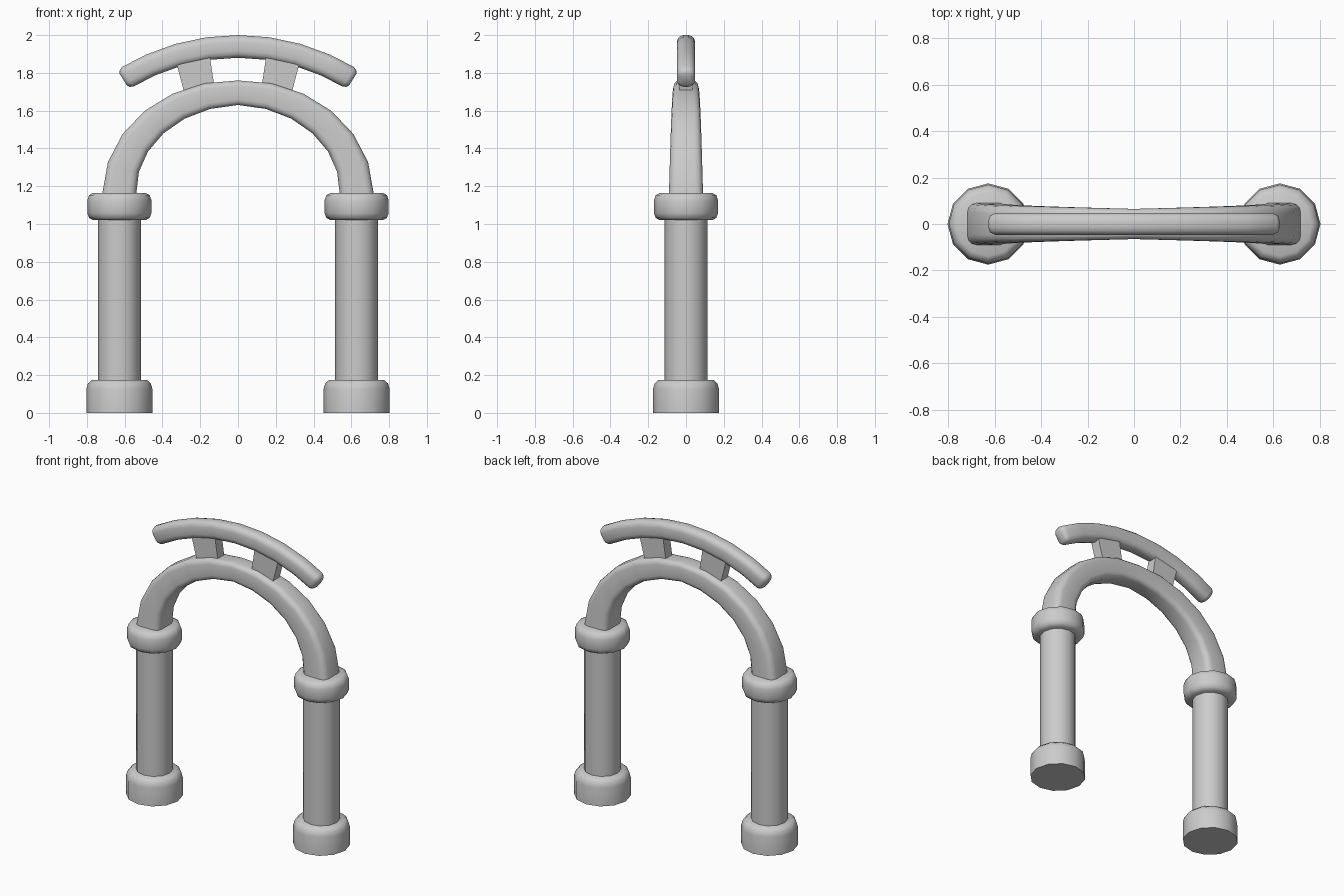
import bpy
import bmesh
from math import sin, cos, pi, radians
from mathutils import Vector

cube = bpy.data.objects.get("Cube")
if cube:
    bpy.data.objects.remove(cube, do_unlink=True)

GREY = (0.6, 0.6, 0.6, 1)
stone = bpy.data.materials.new("plain grey")
stone.use_nodes = True
stone.diffuse_color = GREY
stone.node_tree.nodes["Principled BSDF"].inputs["Base Color"].default_value = GREY


def finish(name, bm, smooth=True):
    bmesh.ops.recalc_face_normals(bm, faces=bm.faces)
    mesh = bpy.data.meshes.new(name)
    bm.to_mesh(mesh)
    bm.free()
    mesh.materials.append(stone)
    obj = bpy.data.objects.new(name, mesh)
    bpy.context.collection.objects.link(obj)
    if smooth:
        bpy.ops.object.select_all(action="DESELECT")
        obj.select_set(True)
        bpy.context.view_layer.objects.active = obj
        bpy.ops.object.shade_smooth_by_angle(angle=radians(45))
    return obj


def loft(bm, rings):
    """Skin a list of point rings and cap both ends."""
    loops = [[bm.verts.new(p) for p in ring] for ring in rings]
    for a, b in zip(loops, loops[1:]):
        for i in range(len(a)):
            j = (i + 1) % len(a)
            bm.faces.new((a[i], a[j], b[j], b[i]))
    bm.faces.new(loops[0])
    bm.faces.new(loops[-1])


def turned(name, x, profile, sides=12):
    """Turned part from (radius, height) pairs."""
    bm = bmesh.new()
    loft(bm, [[(x + r * cos(2 * pi * i / sides), r * sin(2 * pi * i / sides), z)
               for i in range(sides)] for r, z in profile])
    finish(name, bm)


def section(centre, normal, half_n, half_y, radius, steps=3):
    """Rounded rectangle spanned by the path normal and the y axis."""
    points = []
    for k, (sn, sy) in enumerate(((1, 1), (-1, 1), (-1, -1), (1, -1))):
        for s in range(steps + 1):
            a = pi / 2 * (k + s / steps)
            n = sn * (half_n - radius) + radius * cos(a)
            y = sy * (half_y - radius) + radius * sin(a)
            points.append(centre + normal * n + Vector((0, y, 0)))
    return points


# Columns with bases and collars
BASE = [(0.175, 0), (0.175, 0.125), (0.167, 0.155), (0.145, 0.175)]
SHAFT = [(0.114, 0.16), (0.114, 1.04)]
COLLAR = [(0.138, 1.02), (0.16, 1.032), (0.17, 1.058),
          (0.17, 1.125), (0.16, 1.153), (0.138, 1.165)]
for side, x in (("left", 0.628), ("right", -0.628)):
    turned(side + "_base", x, BASE)
    turned(side + "_column", x, SHAFT)
    turned(side + "_collar", x, COLLAR)

# Tapering arch between the collars
bm = bmesh.new()
rings = []
WIDE, HIGH, SPRING = 0.628, 0.53, 1.165
for k in range(-6, 7):
    t = radians(15 * k)
    centre = Vector((WIDE * sin(t), 0, SPRING + HIGH * cos(t)))
    normal = Vector((sin(t) * HIGH, 0, cos(t) * WIDE)).normalized()
    half = 0.065 + 0.025 * abs(k) / 6
    rings.append(section(centre, normal, half, half, half * 0.45))
loft(bm, rings)
finish("arch", bm)

# Curved top rail with rounded ends
bm = bmesh.new()
rings = []
RADIUS, END = 1.14, 32.2
stations = [(-END, 0.6), (-END + 0.45, 0.85), (-END + 1.4, 1)]
stations += [(a, 1) for a in (-24, -16, -8, 0)]
stations += [(-a, s) for a, s in reversed(stations[:-1])]
for angle, scale in stations:
    t = radians(angle)
    normal = Vector((sin(t), 0, cos(t)))
    centre = normal * RADIUS + Vector((0, 0, 1.94 - RADIUS))
    rings.append(section(centre, normal, 0.06 * scale, 0.048 * scale, 0.036 * scale))
loft(bm, rings)
finish("top_rail", bm)

# Slanted struts between arch and rail
OUTLINE = [(0.121, 1.70), (0.283, 1.69), (0.336, 1.89), (0.154, 1.92)]
for side, sign in (("left", 1), ("right", -1)):
    bm = bmesh.new()
    loft(bm, [[(sign * x, y, z) for x, z in OUTLINE] for y in (-0.035, 0.035)])
    finish(side + "_strut", bm, smooth=False)
